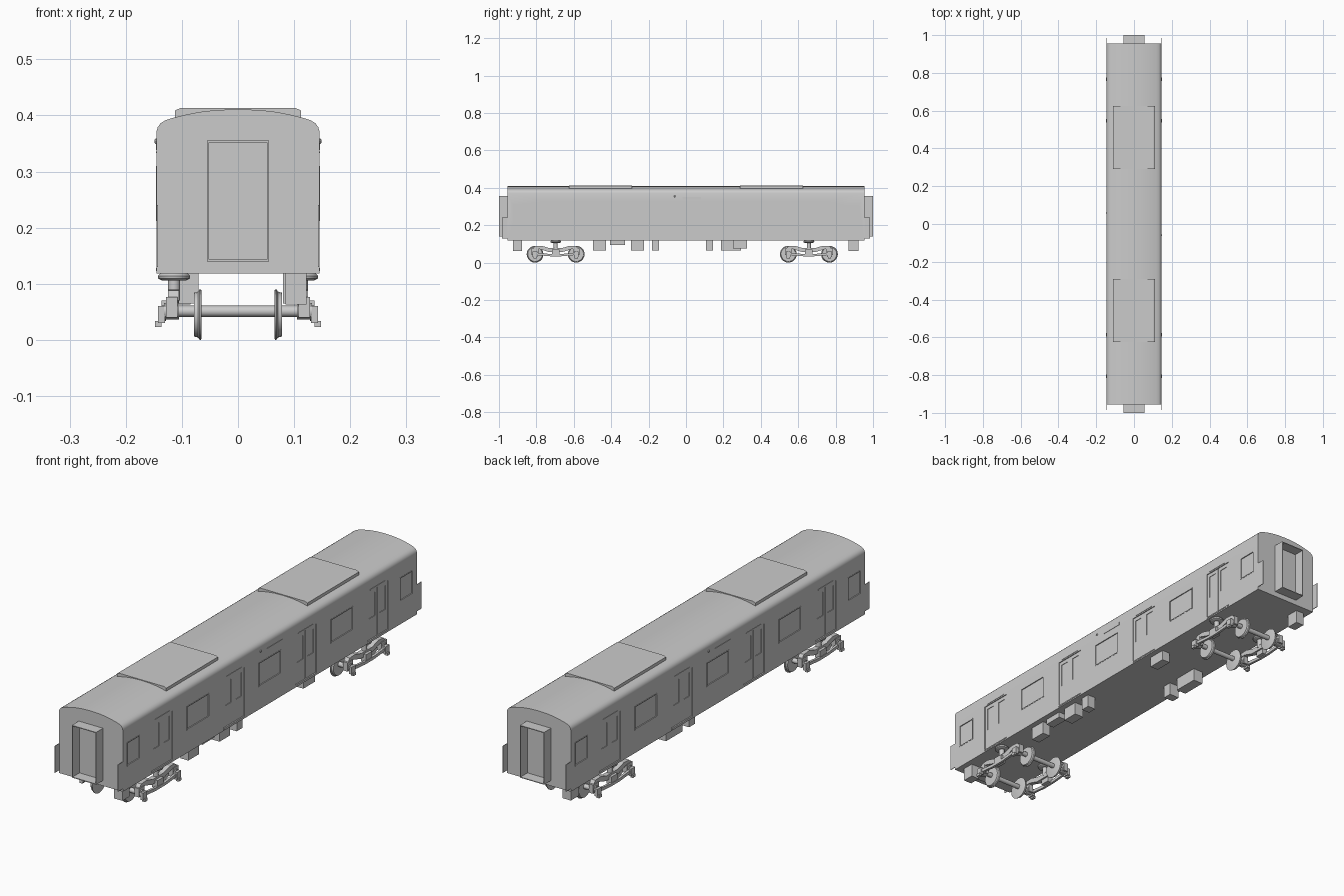
import bpy, bmesh, math
from mathutils import Matrix

if "Cube" in bpy.data.objects:
    bpy.data.objects.remove(bpy.data.objects["Cube"])


def finish(name, bm, smooth=False):
    bmesh.ops.recalc_face_normals(bm, faces=bm.faces[:])
    me = bpy.data.meshes.new(name)
    bm.to_mesh(me)
    bm.free()
    ob = bpy.data.objects.new(name, me)
    bpy.context.collection.objects.link(ob)
    if smooth:
        for o in bpy.context.selected_objects:
            o.select_set(False)
        ob.select_set(True)
        bpy.context.view_layer.objects.active = ob
        bpy.ops.object.shade_smooth_by_angle(angle=math.radians(32))
    return ob


def box(bm, x0, x1, y0, y1, z0, z1):
    m = Matrix.Translation(((x0 + x1) / 2, (y0 + y1) / 2, (z0 + z1) / 2))
    bmesh.ops.create_cube(bm, size=1, matrix=m @ Matrix.Diagonal((abs(x1 - x0), y1 - y0, z1 - z0, 1)))


def boxes(name, items):
    bm = bmesh.new()
    for b in items:
        box(bm, *b)
    return finish(name, bm)


def prism(bm, pts, a, b, axis):
    # extrude a 2D outline along y (points are x,z) or x (points are y,z)
    place = (lambda p, t: (p[0], t, p[1])) if axis == 'y' else (lambda p, t: (t, p[0], p[1]))
    r = [[bm.verts.new(place(p, t)) for p in pts] for t in (a, b)]
    n = len(pts)
    bm.faces.new(r[0])
    bm.faces.new(r[1][::-1])
    for i in range(n):
        j = (i + 1) % n
        bm.faces.new((r[0][i], r[0][j], r[1][j], r[1][i]))


def lathe(bm, prof, centre, axis, n=16):
    # turn (offset, radius) pairs round the x or z axis
    rings = []
    for t, r in prof:
        ring = []
        for i in range(n):
            c, s = r * math.cos(2 * math.pi * i / n), r * math.sin(2 * math.pi * i / n)
            v = (t, c, s) if axis == 'x' else (c, s, t)
            ring.append(bm.verts.new([v[k] + centre[k] for k in range(3)]))
        rings.append(ring)
    for p, q in zip(rings, rings[1:]):
        for i in range(n):
            j = (i + 1) % n
            bm.faces.new((p[i], p[j], q[j], q[i]))
    bm.faces.new(rings[0])
    bm.faces.new(rings[-1][::-1])


# Layout of openings along each side
DOORS = (-0.70, -0.233, 0.233, 0.70)
WINDOWS = ((-0.885, 0.042), (-0.467, 0.073), (0, 0.073), (0.467, 0.073), (0.885, 0.042))
SIDES = (-1, 1)


def sided(s, x0, x1):
    return tuple(sorted((s * x0, s * x1)))


# Body shell with curved roof
half = [(0.145, 0.118), (0.145, 0.372), (0.143, 0.379), (0.138, 0.386), (0.13, 0.391), (0.118, 0.395),
        (0.095, 0.401), (0.07, 0.406), (0.04, 0.4095)]
outline = half + [(0, 0.411)] + [(-x, z) for x, z in reversed(half)]
bm = bmesh.new()
prism(bm, outline, -0.955, 0.955, 'y')
body = finish("car_body", bm)

# Recesses for doors and windows
cuts = []
for s in SIDES:
    for y in DOORS:
        cuts.append((*sided(s, 0.140, 0.16), y - 0.068, y + 0.068, 0.128, 0.328))
    for y, w in WINDOWS:
        cuts.append((*sided(s, 0.142, 0.16), y - w, y + w, 0.212, 0.31))
cutter = boxes("opening_cutter", cuts)
cutter.hide_render = True
cutter.hide_viewport = True
mod = body.modifiers.new("openings", 'BOOLEAN')
mod.operation = 'DIFFERENCE'
mod.solver = 'EXACT'
mod.object = cutter
bpy.context.view_layer.objects.active = body
body.select_set(True)
bpy.ops.object.modifier_apply(modifier=mod.name)
bpy.ops.object.shade_smooth_by_angle(angle=math.radians(32))

# Door leaves built as frames around their panes, sills and top guides
leaves, sills = [], []
for s in SIDES:
    xs = sided(s, 0.139, 0.1425)
    for y in DOORS:
        for d in SIDES:
            a, b = sorted((y + d * 0.001, y + d * 0.067))
            leaves += [(*xs, a, b, 0.129, 0.215), (*xs, a, b, 0.312, 0.327),
                       (*xs, a, a + 0.014, 0.215, 0.312), (*xs, b - 0.014, b, 0.215, 0.312)]
        sills.append((*sided(s, 0.14, 0.1465), y - 0.068, y + 0.068, 0.123, 0.128))
        sills.append((*sided(s, 0.14, 0.1465), y - 0.05, y + 0.05, 0.333, 0.336))
boxes("door_leaves", leaves)
boxes("door_sills", sills)

# Window frames
frames = []
for s in SIDES:
    xs = sided(s, 0.141, 0.146)
    for y, w in WINDOWS:
        frames += [(*xs, y - w, y + w, 0.212, 0.216), (*xs, y - w, y + w, 0.306, 0.31),
                   (*xs, y - w, y - w + 0.004, 0.216, 0.306), (*xs, y + w - 0.004, y + w, 0.216, 0.306)]
boxes("window_frames", frames)

# Side sign boxes and small lamps
signs = []
bm = bmesh.new()
for s in SIDES:
    a, b = sorted((-s * 0.02, s * 0.08))
    signs.append((*sided(s, 0.14, 0.1465), a, b, 0.338, 0.35))
    lathe(bm, [(-0.004, 0.005), (0.002, 0.005), (0.004, 0.003)] if s > 0 else
          [(0.004, 0.005), (-0.002, 0.005), (-0.004, 0.003)], (s * 0.1445, -s * 0.06, 0.354), 'x', 8)
boxes("side_sign", signs)
finish("side_lamps", bm)

# Roof cooling units
bm = bmesh.new()
unit = [(-0.112, 0.392), (-0.112, 0.409), (-0.102, 0.4135), (0.102, 0.4135), (0.112, 0.409), (0.112, 0.392)]
for s in SIDES:
    prism(bm, unit, s * 0.458 - 0.168, s * 0.458 + 0.168, 'y')
finish("roof_units", bm)

# Open gangway tunnels and corner plates at both ends
gang, plates = [], []
for e in SIDES:
    ys = tuple(sorted((e * 0.954, e * 1.0)))
    gang += [(-0.055, -0.052, *ys, 0.14, 0.355), (0.052, 0.055, *ys, 0.14, 0.355),
             (-0.052, 0.052, *ys, 0.352, 0.355), (-0.052, 0.052, *ys, 0.14, 0.143)]
    for s in SIDES:
        plates.append((*sided(s, 0.1425, 0.145), *sorted((e * 0.954, e * 0.985)), 0.13, 0.24))
boxes("gangway", gang)
boxes("corner_plates", plates)

# Underfloor equipment
boxes("underfloor_boxes", [
    (0.085, 0.122, -0.925, -0.877, 0.063, 0.12), (-0.122, -0.085, 0.87, 0.922, 0.063, 0.12),
    (0.085, 0.122, -0.497, -0.428, 0.065, 0.12), (0.085, 0.122, -0.406, -0.326, 0.095, 0.12),
    (0.08, 0.122, -0.294, -0.225, 0.065, 0.12), (0.085, 0.122, -0.182, -0.144, 0.065, 0.12),
    (-0.115, -0.07, 0.107, 0.144, 0.065, 0.12), (-0.115, -0.07, 0.187, 0.294, 0.065, 0.12),
    (0.085, 0.122, 0.25, 0.326, 0.075, 0.12)])

# Bogies
frame = [(-0.125, 0.07), (-0.11, 0.088), (-0.075, 0.09), (-0.035, 0.078), (0.035, 0.078), (0.075, 0.09),
         (0.11, 0.088), (0.125, 0.07), (0.085, 0.072), (0.04, 0.058), (-0.04, 0.058), (-0.085, 0.072)]
tie = [(-0.1, 0.04), (-0.1, 0.053), (-0.03, 0.046), (0.03, 0.046), (0.1, 0.053), (0.1, 0.04),
       (0.03, 0.034), (-0.03, 0.034)]
for label, yc in (("front", -0.697), ("rear", 0.657)):
    wheels, axles, sides, springs = (bmesh.new() for _ in range(4))
    for d in SIDES:
        y = yc + d * 0.11
        lathe(axles, [(-0.135, 0.01), (0.135, 0.01)], (0, y, 0.051), 'x', 12)
        for s in SIDES:
            lathe(wheels, [(s * 0.065, 0.042), (s * 0.066, 0.045), (s * 0.069, 0.0445), (s * 0.071, 0.041),
                           (s * 0.078, 0.039)], (0, y, 0.045), 'x', 20)
            lathe(axles, [(s * 0.105, 0.015), (s * 0.132, 0.015)], (0, y, 0.051), 'x', 12)
            # axle box with outer cover and foot
            box(sides, *sided(s, 0.108, 0.128), y - 0.018, y + 0.018, 0.04, 0.076)
            box(sides, *sided(s, 0.13, 0.143), y - 0.013, y + 0.013, 0.03, 0.06)
            box(sides, *sided(s, 0.136, 0.148), y - 0.009, y + 0.009, 0.023, 0.034)
    for s in SIDES:
        a, b = sided(s, 0.105, 0.125)
        prism(sides, [(yc + p, z) for p, z in frame], a, b, 'x')
        a, b = sided(s, 0.128, 0.138)
        prism(sides, [(yc + p, z) for p, z in tie], a, b, 'x')
        box(sides, *sided(s, 0.112, 0.136), yc - 0.02, yc + 0.02, 0.038, 0.07)
        lathe(springs, [(0.07, 0.011), (0.106, 0.011), (0.106, 0.022), (0.109, 0.028), (0.114, 0.029),
                        (0.119, 0.024)], (s * 0.114, yc, 0), 'z', 16)
    finish(label + "_bogie_wheels", wheels, True)
    finish(label + "_bogie_axles", axles, True)
    finish(label + "_bogie_side_frames", sides)
    finish(label + "_bogie_air_springs", springs, True)
